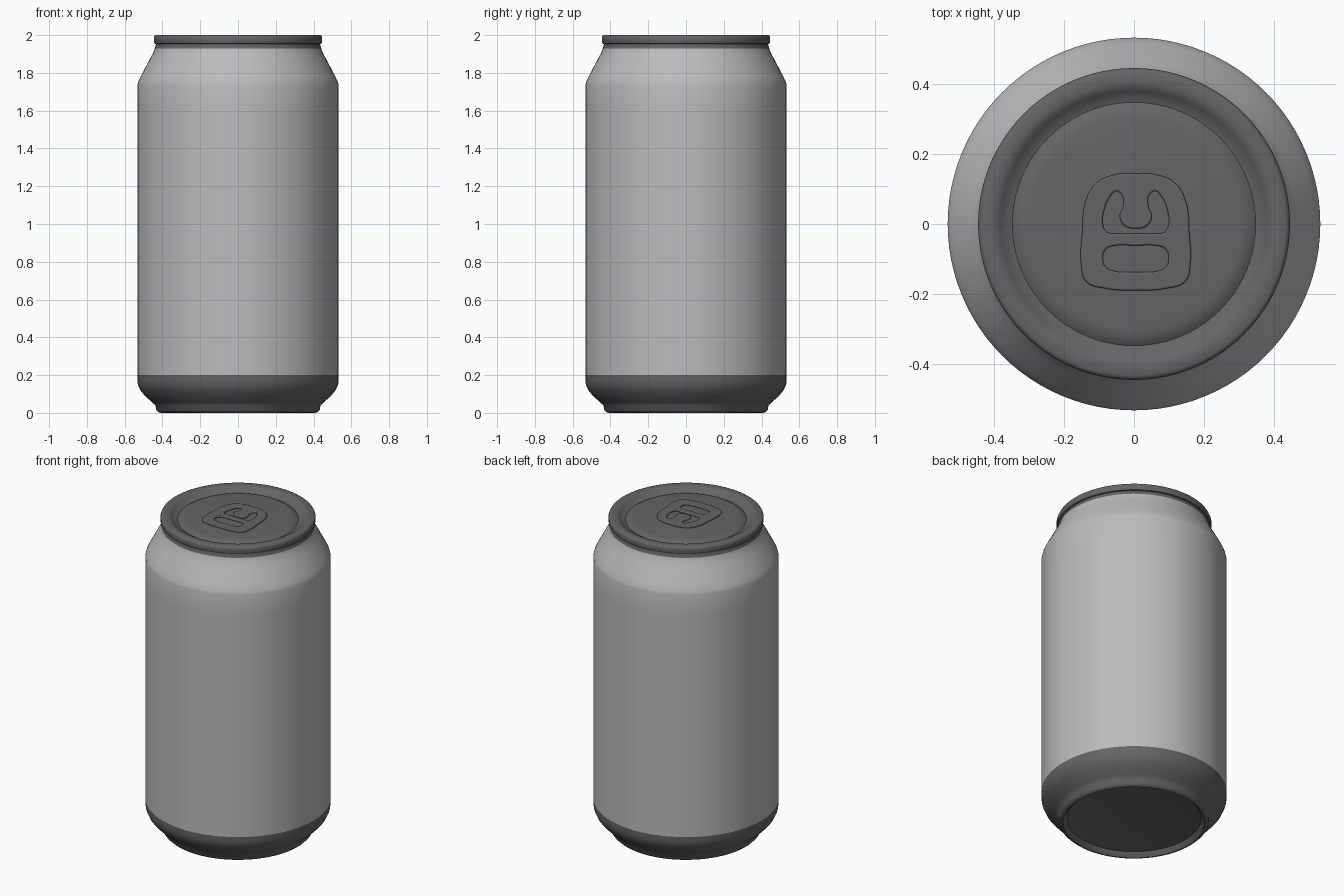
import bpy, bmesh, math

if "Cube" in bpy.data.objects:
    bpy.data.objects.remove(bpy.data.objects["Cube"])

SEG = 96


def material(name, v):
    m = bpy.data.materials.new(name)
    m.diffuse_color = (v, v, v, 1)
    m.use_nodes = True
    m.node_tree.nodes["Principled BSDF"].inputs["Base Color"].default_value = m.diffuse_color
    return m


light = material("painted_wall", 0.5)
dark = material("bare_metal", 0.13)


def finish(obj, mat, angle):
    obj.data.materials.append(mat)
    bpy.ops.object.select_all(action='DESELECT')
    obj.select_set(True)
    bpy.context.view_layer.objects.active = obj
    bpy.ops.object.shade_smooth_by_angle(angle=math.radians(angle))


def lathe(name, profile, mat, angle=40):
    """Revolve (radius, height) points about z; radius 0 becomes a pole."""
    bm = bmesh.new()
    rings = []
    for r, z in profile:
        if r == 0:
            rings.append([bm.verts.new((0, 0, z))] * SEG)
        else:
            rings.append([bm.verts.new((r * math.cos(2 * math.pi * i / SEG),
                                        r * math.sin(2 * math.pi * i / SEG), z))
                          for i in range(SEG)])
    for a, b in zip(rings, rings[1:]):
        for i in range(SEG):
            j = (i + 1) % SEG
            quad = list(dict.fromkeys((a[i], a[j], b[j], b[i])))
            bm.faces.new(quad)
    me = bpy.data.meshes.new(name)
    bm.to_mesh(me)
    bm.free()
    obj = bpy.data.objects.new(name, me)
    bpy.context.collection.objects.link(obj)
    finish(obj, mat, angle)
    return obj


# Base: recessed dome, standing ring and rounded flare
lathe("can_base", [(0, 0.06), (0.15, 0.056), (0.28, 0.045), (0.385, 0.028),
                   (0.398, 0.01), (0.408, 0), (0.42, 0.003), (0.432, 0.015),
                   (0.437, 0.04), (0.455, 0.056), (0.49, 0.088), (0.517, 0.12),
                   (0.53, 0.15), (0.533, 0.17), (0.533, 0.2)], dark)

# Side wall and tapered shoulder
lathe("can_body", [(0.533, 0.2), (0.533, 1.6), (0.533, 1.735), (0.528, 1.755),
                   (0.515, 1.782), (0.465, 1.877), (0.447, 1.91), (0.441, 1.93)], light)

# Lid: neck band, rolled rim, groove and centre panel
lathe("can_lid", [(0.441, 1.93), (0.436, 1.942), (0.435, 1.953), (0.443, 1.956),
                  (0.446, 1.964), (0.446, 1.987), (0.442, 1.996), (0.434, 2.0),
                  (0.405, 2.0), (0.392, 1.997), (0.38, 1.988), (0.365, 1.976),
                  (0.348, 1.971), (0.338, 1.977), (0.325, 1.984), (0.305, 1.987),
                  (0, 1.987)], dark)

# Pull tab: 2D curve with half outlines mirrored about its centre line
curve = bpy.data.curves.new("pull_tab", 'CURVE')
curve.dimensions = '2D'
curve.fill_mode = 'BOTH'
curve.resolution_u = 6
curve.extrude = 0.002
curve.bevel_depth = 0.005
curve.bevel_resolution = 2
curve.offset = -0.005


def outline(half):
    pts = half + [(-x, y) for x, y in reversed(half) if x > 0]
    s = curve.splines.new('BEZIER')
    s.bezier_points.add(len(pts) - 1)
    s.use_cyclic_u = True
    for p, (x, y) in zip(s.bezier_points, pts):
        p.co = (x, y, 0)
        p.handle_left_type = p.handle_right_type = 'AUTO'


outline([(0, 0.145), (0.065, 0.14), (0.115, 0.115), (0.145, 0.06), (0.153, -0.02),
         (0.156, -0.12), (0.142, -0.165), (0.09, -0.184), (0, -0.19)])
# finger slot
outline([(0, -0.062), (0.06, -0.062), (0.085, -0.072), (0.094, -0.098),
         (0.085, -0.124), (0.06, -0.135), (0, -0.137)])
# horned opening around the rivet tongue
outline([(0, -0.013), (0.033, -0.004), (0.046, 0.022), (0.036, 0.052), (0.038, 0.08),
         (0.055, 0.094), (0.072, 0.08), (0.09, 0.04), (0.094, 0.0), (0.082, -0.023),
         (0.05, -0.027), (0, -0.027)])

tab = bpy.data.objects.new("pull_tab", curve)
bpy.context.collection.objects.link(tab)
tab.location = (0.005, 0, 1.9915)
bpy.ops.object.select_all(action='DESELECT')
tab.select_set(True)
bpy.context.view_layer.objects.active = tab
bpy.ops.object.convert(target='MESH')
tab = bpy.context.view_layer.objects.active
tab.name = "pull_tab"
finish(tab, dark, 40)
